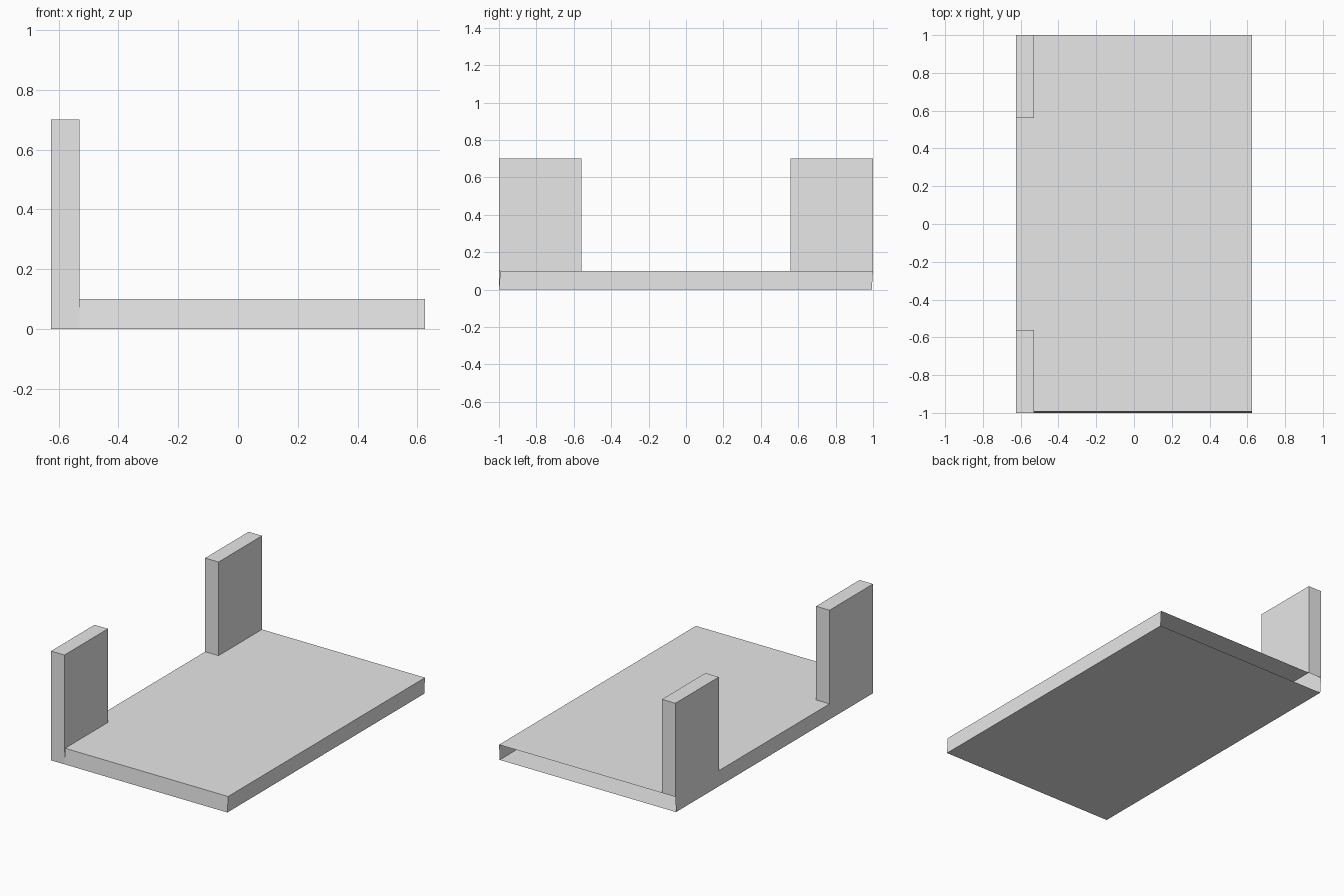
import bpy
import bmesh
from mathutils import Vector

if "Cube" in bpy.data.objects:
    bpy.data.objects.remove(bpy.data.objects["Cube"], do_unlink=True)

grey = bpy.data.materials.new("plain grey")
grey.use_nodes = True
grey.diffuse_color = (0.8, 0.8, 0.8, 1)
grey.node_tree.nodes["Principled BSDF"].inputs["Base Color"].default_value = grey.diffuse_color

# Main dimensions
X = 0.625       # half width
INNER = -0.53   # inner side of the posts
Y = 1.0         # half length
Y_IN = 0.56     # post side towards the middle
SKEW = 0.993    # slightly shorter end of the slab
DECK = 0.1
TOP = 0.7


def shell(name, panels):
    """Make a thin shell from (outward normal, corner loop) panels."""
    bm = bmesh.new()
    for normal, corners in panels:
        face = bm.faces.new([bm.verts.new(c) for c in corners])
        face.normal_update()
        if face.normal.dot(Vector(normal)) < 0:
            face.normal_flip()
    bmesh.ops.remove_doubles(bm, verts=bm.verts, dist=0.0001)
    mesh = bpy.data.meshes.new(name)
    bm.to_mesh(mesh)
    bm.free()
    mesh.materials.append(grey)
    obj = bpy.data.objects.new(name, mesh)
    bpy.context.scene.collection.objects.link(obj)
    return obj


# Hollow slab, open at the back, with its deck notched under the posts
deck = [(X, -SKEW), (X, Y), (INNER, Y), (INNER, Y_IN), (-X, Y_IN),
        (-X, -Y_IN), (INNER, -Y_IN), (INNER, -SKEW)]
floor = [(-X, -Y), (X, -Y), (X, SKEW), (-X, SKEW)]
shell("base_slab", [
    ((0, 0, 1), [(x, y, DECK) for x, y in deck]),
    ((0, 0, -1), [(x, y, 0) for x, y in floor]),
    ((1, 0, 0), [(X, -Y, 0), (X, SKEW, 0), (X, Y, DECK), (X, -SKEW, DECK)]),
    ((0, -1, 0), [(INNER, -Y, 0), (X, -Y, 0), (X, -SKEW, DECK), (INNER, -SKEW, DECK)]),
])

# One flat side wall runs from the floor up into both posts
outline = [(-Y, 0), (SKEW, 0), (Y, DECK), (Y, TOP), (Y_IN, TOP),
           (Y_IN, DECK), (-Y_IN, DECK), (-Y_IN, TOP), (-Y, TOP)]
shell("side_wall", [((-1, 0, 0), [(-X, y, z) for y, z in outline])])


# Posts, hollow and open underneath; the front one reaches the floor
def post(name, side, outer_bottom):
    def cross_wall(y, low):
        return [(-X, y, low), (INNER, y, low), (INNER, y, TOP), (-X, y, TOP)]

    a, b = side * Y_IN, side * Y
    shell(name, [
        ((0, side, 0), cross_wall(b, outer_bottom)),
        ((0, -side, 0), cross_wall(a, DECK)),
        ((1, 0, 0), [(INNER, a, DECK), (INNER, b, DECK), (INNER, b, TOP), (INNER, a, TOP)]),
        ((0, 0, 1), [(-X, a, TOP), (INNER, a, TOP), (INNER, b, TOP), (-X, b, TOP)]),
    ])


post("front_post", -1, 0)
post("back_post", 1, DECK)
